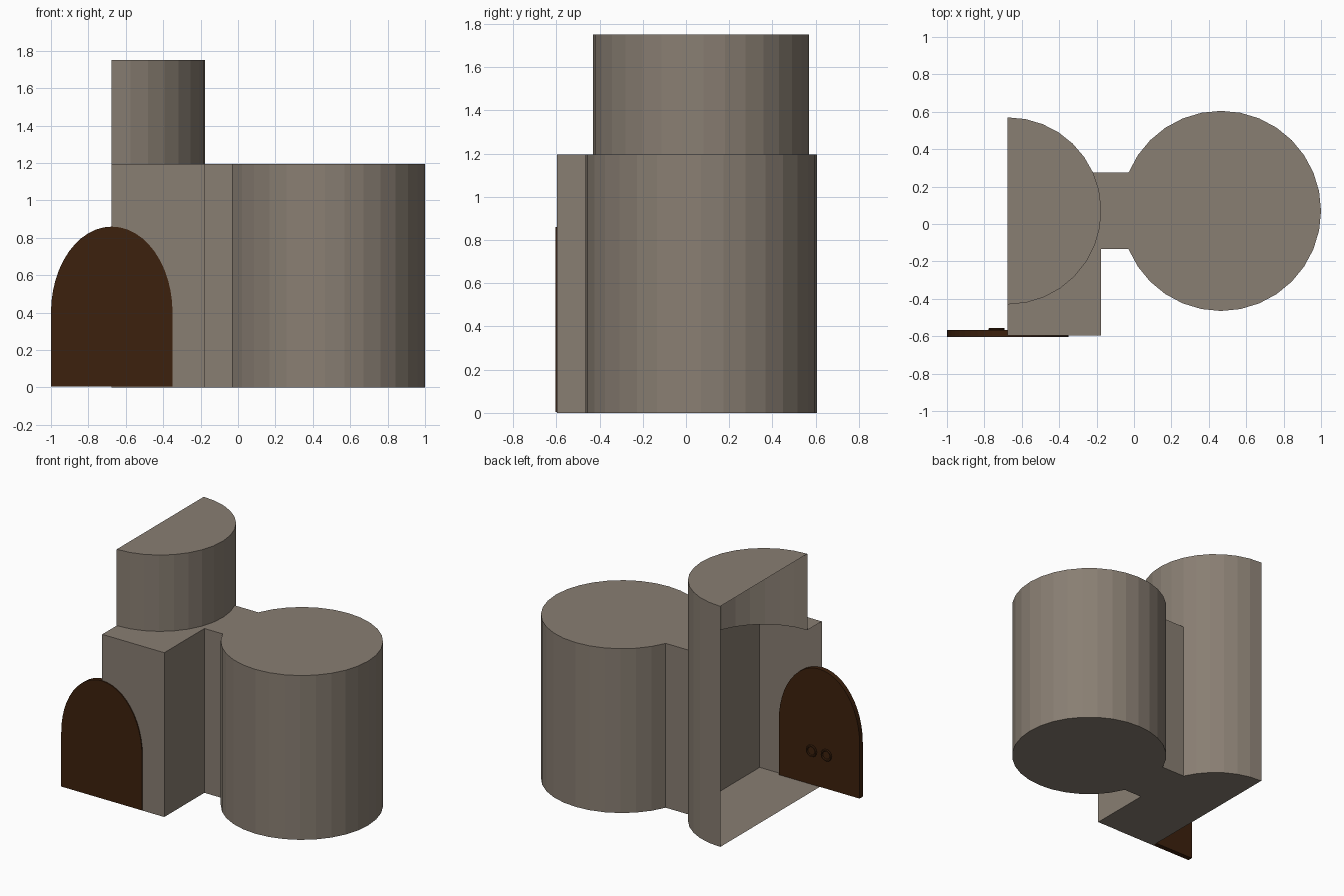
import bpy, bmesh
from math import sin, cos, pi, radians, asin

cube = bpy.data.objects.get("Cube")
if cube:
    bpy.data.objects.remove(cube)


def material(name, rgb):
    m = bpy.data.materials.new(name)
    m.use_nodes = True
    m.diffuse_color = (*rgb, 1)
    bsdf = next(n for n in m.node_tree.nodes if n.type == 'BSDF_PRINCIPLED')
    bsdf.inputs["Base Color"].default_value = (*rgb, 1)
    return m


STONE = material("grey brown stone", (0.25, 0.21, 0.17))
WOOD = material("dark wood", (0.046, 0.015, 0.004))


def finish(bm, name, mat):
    bmesh.ops.remove_doubles(bm, verts=bm.verts, dist=0.0005)
    bmesh.ops.recalc_face_normals(bm, faces=bm.faces)
    me = bpy.data.meshes.new(name)
    bm.to_mesh(me)
    bm.free()
    me.materials.append(mat)
    ob = bpy.data.objects.new(name, me)
    bpy.context.collection.objects.link(ob)
    return ob


def arc(cx, cy, r, a0, a1, steps):
    angles = [a0 + (a1 - a0) * i / steps for i in range(steps + 1)]
    return [(cx + r * cos(a), cy + r * sin(a)) for a in angles]


def cap(bm, pts, z):
    bm.faces.new([bm.verts.new((x, y, z)) for x, y in pts])


def walls(bm, pts, z0, z1):
    for (ax, ay), (bx, by) in zip(pts, pts[1:]):
        bm.faces.new([bm.verts.new(p) for p in
                      ((ax, ay, z0), (bx, by, z0), (bx, by, z1), (ax, ay, z1))])


# Castle shell: gatehouse, passage, round tower and half tower, open on the cut side
CUT_X, WALL_X, FRONT_Y = -0.675, -0.176, -0.596
MID_Y, ROOF_Z, TOP_Z = 0.07, 1.195, 1.75
ROUND_R, HALF_R = 0.535, 0.5
join = radians(157.5)
side = ROUND_R * sin(join)
split = asin(side / HALF_R)

gatehouse = [(CUT_X, FRONT_Y), (WALL_X, FRONT_Y), (WALL_X, MID_Y - side)]
round_tower = arc(0.465, MID_Y, ROUND_R, -join, join, 28)
back_arc = arc(CUT_X, MID_Y, HALF_R, split, pi / 2, 6)
front_arc = arc(CUT_X, MID_Y, HALF_R, split, -pi / 2, 10)
outline = gatehouse + round_tower + back_arc

bm = bmesh.new()
cap(bm, outline, 0)
walls(bm, gatehouse + round_tower + back_arc[:1], 0, ROOF_Z)
cap(bm, gatehouse + round_tower + front_arc, ROOF_Z)
walls(bm, back_arc, 0, ROOF_Z)
walls(bm, back_arc, ROOF_Z, TOP_Z)
walls(bm, front_arc, ROOF_Z, TOP_Z)
cap(bm, back_arc[::-1] + front_arc[1:], TOP_Z)
finish(bm, "castle_shell", STONE)

# Arched double door, one leaf on each side of the cut, with a ring pull behind
DOOR_W, SPRING, RISE = 0.325, 0.4, 0.46
DOOR_Y0, DOOR_Y1 = -0.603, -0.567
for name, s in (("right", -1), ("left", 1)):
    curve = [(CUT_X + s * DOOR_W * cos(a), SPRING + RISE * sin(a))
             for a in (pi / 2 * i / 12 for i in range(13))]
    profile = [(CUT_X, 0.004), (CUT_X + s * DOOR_W, 0.004)] + curve
    bm = bmesh.new()
    face = bm.faces.new([bm.verts.new((x, DOOR_Y0, z)) for x, z in profile])
    out = bmesh.ops.extrude_face_region(bm, geom=[face])["geom"]
    bmesh.ops.translate(bm, vec=(0, DOOR_Y1 - DOOR_Y0, 0),
                        verts=[v for v in out if isinstance(v, bmesh.types.BMVert)])
    finish(bm, name + "_door_leaf", WOOD)

    bpy.ops.mesh.primitive_torus_add(
        major_radius=0.036, minor_radius=0.008, major_segments=16, minor_segments=6,
        location=(CUT_X + s * 0.06, DOOR_Y1 + 0.005, 0.25), rotation=(pi / 2, 0, 0))
    ring = bpy.context.object
    ring.name = name + "_door_ring"
    ring.data.materials.append(WOOD)
